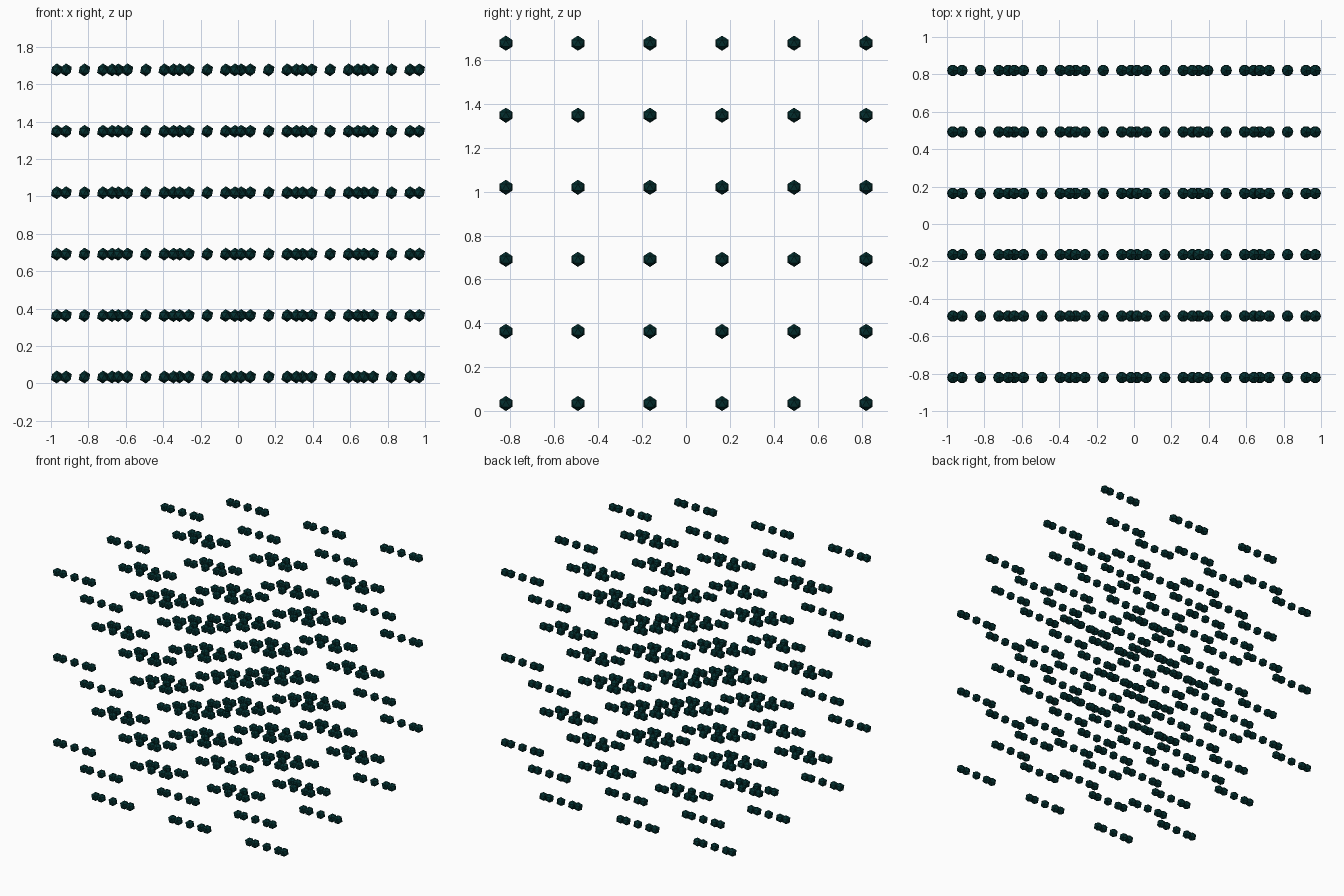
import bpy, bmesh
from mathutils import Matrix

if "Cube" in bpy.data.objects:
    bpy.data.objects.remove(bpy.data.objects["Cube"])

COUNT = 6               # lattice cells per axis
STEP = 2 / 6.09         # lattice spacing
RADIUS = 0.105 * STEP   # bead radius

mat = bpy.data.materials.new("dark_teal")
mat.diffuse_color = (0.001, 0.03, 0.03, 1)
mat.use_nodes = True
mat.node_tree.nodes["Principled BSDF"].inputs["Base Color"].default_value = mat.diffuse_color


# One set of beads repeated over every second cell of the lattice
def bead_lattice(name, offsets):
    bm = bmesh.new()
    mid = (COUNT - 1) / 2
    for i in range(COUNT):
        for j in range(COUNT):
            for k in range(COUNT):
                if (i + j + k) % 2 == 0:
                    continue
                for x in offsets:
                    place = Matrix.Translation(((i - mid + x) * STEP, (j - mid) * STEP,
                                                k * STEP + RADIUS))
                    bmesh.ops.create_icosphere(bm, subdivisions=1, radius=RADIUS, matrix=place)
    mesh = bpy.data.meshes.new(name)
    bm.to_mesh(mesh)
    bm.free()
    mesh.materials.append(mat)
    ob = bpy.data.objects.new(name, mesh)
    bpy.context.collection.objects.link(ob)


# Each filled cell is a row of five beads: centre, inner pair, outer pair
bead_lattice("centre_beads", [0])
bead_lattice("inner_beads", [-0.3, 0.3])
bead_lattice("outer_beads", [-0.45, 0.45])
